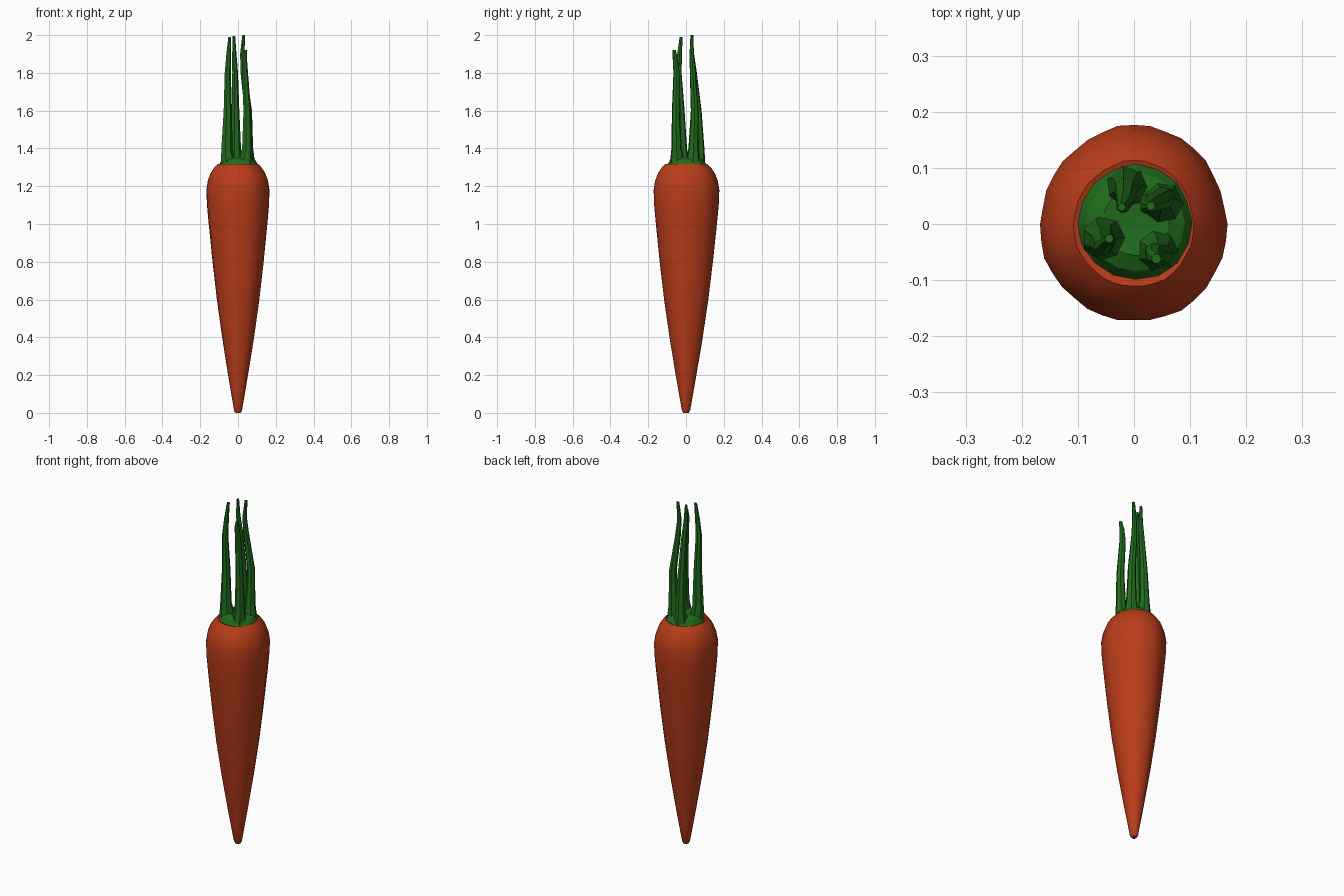
import bpy, bmesh, math
from mathutils import Vector


def material(name, color):
    m = bpy.data.materials.new(name)
    m.diffuse_color = (*color, 1)
    return m


def loft(name, rings, mat, angle):
    """Skin a list of equal-length point rings and close both ends."""
    bm = bmesh.new()
    loops = [[bm.verts.new(p) for p in ring] for ring in rings]
    n = len(loops[0])
    for a, b in zip(loops, loops[1:]):
        for i in range(n):
            j = (i + 1) % n
            bm.faces.new((a[i], a[j], b[j], b[i]))
    bm.faces.new(loops[0][::-1])
    bm.faces.new(loops[-1])
    me = bpy.data.meshes.new(name)
    bm.to_mesh(me)
    bm.free()
    me.materials.append(mat)
    ob = bpy.data.objects.new(name, me)
    bpy.context.collection.objects.link(ob)
    bpy.ops.object.select_all(action='DESELECT')
    bpy.context.view_layer.objects.active = ob
    ob.select_set(True)
    bpy.ops.object.shade_smooth_by_angle(angle=math.radians(angle))
    return ob


def ring(cx, cy, z, rx, ry, n, wobble=0.0):
    pts = []
    for i in range(n):
        a = 2 * math.pi * i / n
        k = 1 + wobble * (math.sin(3 * a + 2.6 + z) + 0.6 * math.sin(7 * a + 2 * z)
                          + 0.4 * (-1) ** i)
        pts.append(Vector((cx + rx * k * math.cos(a), cy + ry * k * math.sin(a), z)))
    return pts


orange = material("carrot_orange", (0.48, 0.045, 0.01))
green = material("leaf_green", (0.015, 0.15, 0.012))

# Tapering root: (height, radius), slightly deeper than wide
profile = [(0, 0.014), (0.012, 0.021), (0.1, 0.036), (0.2, 0.053), (0.4, 0.085),
           (0.6, 0.113), (0.8, 0.136), (1.0, 0.156), (1.1, 0.165), (1.18, 0.168),
           (1.23, 0.16), (1.27, 0.145), (1.3, 0.125), (1.318, 0.108), (1.31, 0.09)]
loft("carrot_root", [ring(0, 0, z, r * 0.99, r * 1.04, 36, 0.012) for z, r in profile],
     orange, 40)

# Green crown where the stems join
crown = [(1.295, 0.1), (1.313, 0.103), (1.34, 0.088), (1.355, 0.06), (1.35, 0.02)]
loft("leaf_crown", [ring(0.003, 0.003, z, r, r, 16, 0.015) for z, r in crown], green, 25)

# Stems: (x, y, z, radius) from flared base to thin tip
stems = {
    "back": [(-0.012, 0.062, 1.31, 0.042), (-0.012, 0.07, 1.4, 0.028),
             (-0.014, 0.062, 1.6, 0.021), (-0.016, 0.042, 1.8, 0.016),
             (-0.02, 0.031, 1.9, 0.012), (-0.022, 0.03, 1.995, 0.007)],
    "right": [(0.05, 0.035, 1.31, 0.042), (0.052, 0.04, 1.4, 0.028),
              (0.053, 0.046, 1.6, 0.021), (0.028, 0.036, 1.8, 0.016),
              (0.022, 0.03, 1.9, 0.012), (0.03, 0.032, 2.0, 0.008)],
    "front": [(0.038, -0.045, 1.31, 0.042), (0.047, -0.05, 1.4, 0.028),
              (0.048, -0.054, 1.6, 0.021), (0.036, -0.05, 1.8, 0.017),
              (0.034, -0.058, 1.88, 0.013), (0.04, -0.062, 1.92, 0.009)],
    "left": [(-0.05, -0.025, 1.31, 0.045), (-0.06, -0.025, 1.4, 0.031),
             (-0.055, -0.03, 1.6, 0.023), (-0.055, -0.04, 1.8, 0.017),
             (-0.05, -0.034, 1.9, 0.013), (-0.044, -0.026, 1.99, 0.008)],
}
for side, path in stems.items():
    loft("leaf_stem_" + side, [ring(x, y, z, r, r, 7) for x, y, z, r in path], green, 25)
